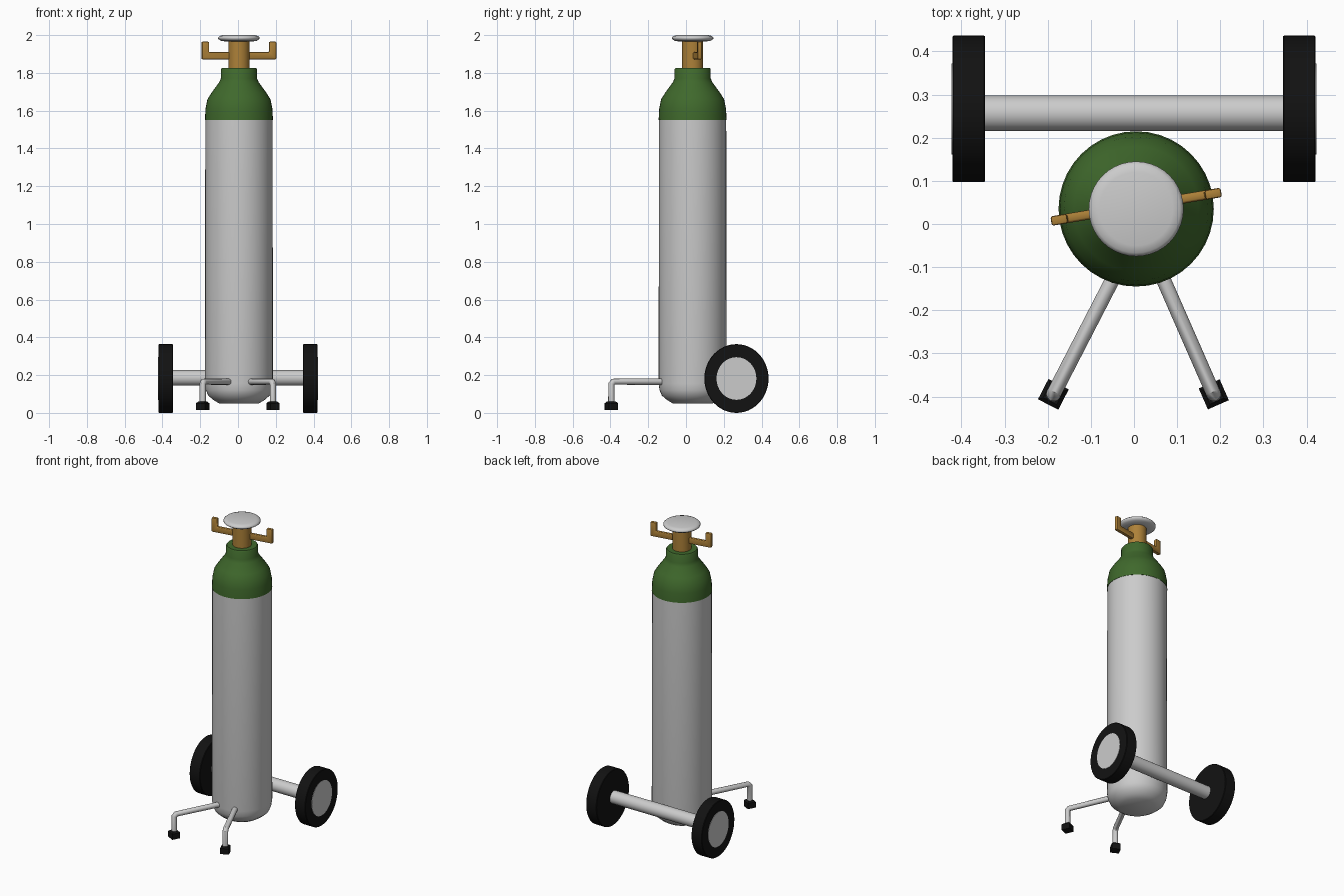
import bpy, bmesh
from math import cos, sin, pi, radians, atan2
from mathutils import Vector, Matrix

if "Cube" in bpy.data.objects:
    bpy.data.objects.remove(bpy.data.objects["Cube"])


def material(name, color):
    m = bpy.data.materials.new(name)
    m.diffuse_color = (*color, 1)
    m.use_nodes = True
    m.node_tree.nodes["Principled BSDF"].inputs["Base Color"].default_value = m.diffuse_color
    return m


GREEN = material("green_paint", (0.05, 0.14, 0.025))
BRASS = material("brass", (0.42, 0.22, 0.04))
RUBBER = material("rubber", (0.006, 0.006, 0.006))
WHITE = material("white", (0.8, 0.78, 0.78))
CX, CY = 0.005, 0.035          # cylinder axis


def finish(ob, mat=None, angle=35):
    if mat:
        ob.data.materials.append(mat)
    bpy.ops.object.select_all(action='DESELECT')
    ob.select_set(True)
    bpy.context.view_layer.objects.active = ob
    bpy.ops.object.shade_smooth_by_angle(angle=radians(angle))
    return ob


def from_bmesh(name, bm, mat=None, angle=35):
    bmesh.ops.recalc_face_normals(bm, faces=bm.faces)
    me = bpy.data.meshes.new(name)
    bm.to_mesh(me)
    bm.free()
    ob = bpy.data.objects.new(name, me)
    bpy.context.collection.objects.link(ob)
    return finish(ob, mat, angle)


def lathe(name, profile, mat=None, matrix=Matrix(), n=40, angle=35):
    """Revolve (radius, height) points around z and cap both ends."""
    bm = bmesh.new()
    rings = [[bm.verts.new((r * cos(2 * pi * i / n), r * sin(2 * pi * i / n), z))
              for i in range(n)] for r, z in profile]
    for a, b in zip(rings, rings[1:]):
        for i in range(n):
            j = (i + 1) % n
            bm.faces.new((a[i], a[j], b[j], b[i]))
    bm.faces.new(rings[0])
    bm.faces.new(rings[-1])
    bm.transform(matrix)
    return from_bmesh(name, bm, mat, angle)


def tube(name, points, radius, mat=None):
    cu = bpy.data.curves.new(name, 'CURVE')
    cu.dimensions = '3D'
    cu.bevel_depth, cu.bevel_resolution, cu.use_fill_caps = radius, 4, True
    sp = cu.splines.new('POLY')
    sp.points.add(len(points) - 1)
    for p, co in zip(sp.points, points):
        p.co = (*co, 1)
    ob = bpy.data.objects.new(name, cu)
    bpy.context.collection.objects.link(ob)
    bpy.ops.object.select_all(action='DESELECT')
    ob.select_set(True)
    bpy.context.view_layer.objects.active = ob
    bpy.ops.object.convert(target='MESH')
    return finish(bpy.context.object, mat)


axis = Matrix.Translation((CX, CY, 0))

# Gas cylinder: body, painted shoulder, valve stem, hand knob
lathe("cylinder_body", [(0.105, 0.05), (0.135, 0.068), (0.163, 0.092), (0.175, 0.12),
                        (0.18, 0.155), (0.178, 1.555)], matrix=axis, angle=40)
lathe("cylinder_shoulder", [(0.18, 1.55), (0.177, 1.61), (0.167, 1.66), (0.145, 1.695),
                            (0.105, 1.75), (0.096, 1.77), (0.095, 1.82), (0.09, 1.827)],
      GREEN, axis, angle=40)
lathe("valve_stem", [(0.056, 1.82), (0.056, 1.97)], BRASS, axis)
lathe("valve_knob", [(0.065, 1.965), (0.095, 1.97), (0.11, 1.98), (0.11, 1.988),
                     (0.102, 1.995), (0.085, 2.0)], WHITE, axis, angle=60)

# Valve outlets: one upturned bar through the stem
bm = bmesh.new()
outline = [(-0.2, 1.872), (0.2, 1.872), (0.2, 1.965), (0.162, 1.965),
           (0.162, 1.91), (-0.162, 1.91), (-0.162, 1.965), (-0.2, 1.965)]
face = bm.faces.new([bm.verts.new((x, -0.011, z)) for x, z in outline])
ext = bmesh.ops.extrude_face_region(bm, geom=[face])
bmesh.ops.translate(bm, vec=(0, 0.022, 0),
                    verts=[v for v in ext["geom"] if isinstance(v, bmesh.types.BMVert)])
bmesh.ops.bevel(bm, geom=bm.edges[:], offset=0.005, segments=2, affect='EDGES', profile=0.5)
bm.transform(Matrix.Translation((CX, CY + 0.005, 0)) @ Matrix.Rotation(radians(9.6), 4, 'Z'))
from_bmesh("valve_outlets", bm, BRASS)

# Axle and wheels
lathe("axle", [(0.041, -0.36), (0.041, 0.36)],
      matrix=Matrix.Translation((0, 0.257, 0.185)) @ Matrix.Rotation(pi / 2, 4, 'Y'))
for side, s in (("left", -1), ("right", 1)):
    wheel = (Matrix.Translation((0, 0.267, 0.182)) @ Matrix.Diagonal((1, 0.17, 0.182, 1))
             @ Matrix.Rotation(s * pi / 2, 4, 'Y'))
    lathe(side + "_tyre", [(0.985, 0.345), (1, 0.348), (1, 0.418), (0.985, 0.421)],
          RUBBER, wheel, n=48)
    lathe(side + "_hub", [(0.62, 0.4), (0.62, 0.423)], WHITE, wheel, n=48)

# Front legs with rubber feet
for side, inner, outer in (("left", (-0.04, -0.11), (-0.187, -0.395)),
                           ("right", (0.06, -0.11), (0.185, -0.395))):
    a, b = Vector((*inner, 0.165)), Vector((*outer, 0.165))
    d = (b - a).normalized()
    tube(side + "_leg", [a, b - d * 0.012, b + Vector((0, 0, -0.012)),
                         b + Vector((0, 0, -0.12))], 0.017)
    bm = bmesh.new()
    bmesh.ops.create_cube(bm, size=1)
    bmesh.ops.scale(bm, vec=(0.053, 0.053, 0.046), verts=bm.verts)
    top = [e for e in bm.edges if all(v.co.z > 0 for v in e.verts)]
    bmesh.ops.bevel(bm, geom=top, offset=0.009, segments=1, affect='EDGES')
    bm.transform(Matrix.Translation((b.x, b.y, 0.037)) @ Matrix.Rotation(atan2(d.y, d.x), 4, 'Z'))
    from_bmesh(side + "_foot", bm, RUBBER)
